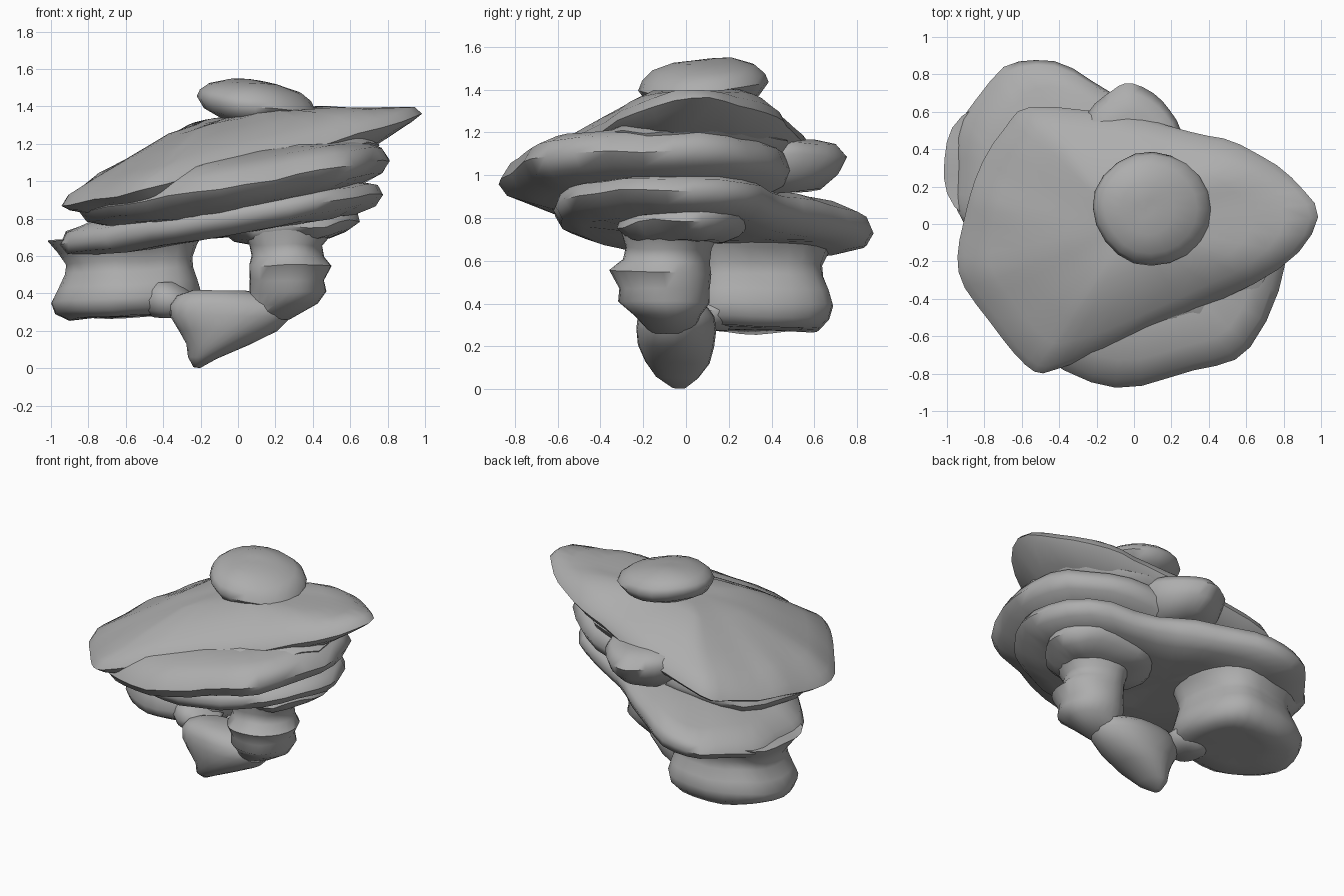
import bpy, bmesh, math
from mathutils import Vector, noise

cube = bpy.data.objects.get("Cube")
if cube:
    bpy.data.objects.remove(cube)

stone = bpy.data.materials.new("grey stone")
stone.use_nodes = True
GREY = (0.42, 0.42, 0.42, 1)
stone.diffuse_color = GREY
stone.node_tree.nodes["Principled BSDF"].inputs["Base Color"].default_value = GREY


def smooth_loop(points, steps=3):
    """Closed Catmull-Rom curve through the outline points."""
    p = [Vector(q) for q in points]
    n = len(p)
    out = []
    for i in range(n):
        a, b, c, d = p[i - 1], p[i], p[(i + 1) % n], p[(i + 2) % n]
        for s in range(steps):
            t = s / steps
            out.append(0.5 * (2 * b + (c - a) * t + (2 * a - 5 * b + 4 * c - d) * t * t
                              + (3 * b - a - 3 * c + d) * t ** 3))
    return out


def ellipse(cx, cy, rx, ry, n=24):
    return [Vector((cx + rx * math.cos(k * math.tau / n), cy + ry * math.sin(k * math.tau / n)))
            for k in range(n)]


def loft(name, rings, rough):
    """Skin closed rings from bottom to top, with a little weathering."""
    bm = bmesh.new()
    rows = []
    for ring in rings:
        row = []
        for p in ring:
            p = Vector(p)
            row.append(bm.verts.new(p + noise.noise_vector(p * 4) * rough))
        rows.append(row)
    n = len(rows[0])
    for low, high in zip(rows, rows[1:]):
        for i in range(n):
            j = (i + 1) % n
            bm.faces.new((low[i], low[j], high[j], high[i]))
    for row in (rows[0], rows[-1]):
        mid = bm.verts.new(sum((v.co for v in row), Vector()) / n)
        for i in range(n):
            bm.faces.new((row[i], row[(i + 1) % n], mid))
    bmesh.ops.recalc_face_normals(bm, faces=bm.faces)
    mesh = bpy.data.meshes.new(name)
    bm.to_mesh(mesh)
    bm.free()
    mesh.materials.append(stone)
    obj = bpy.data.objects.new(name, mesh)
    bpy.context.collection.objects.link(obj)
    bpy.ops.object.select_all(action='DESELECT')
    obj.select_set(True)
    bpy.context.view_layer.objects.active = obj
    bpy.ops.object.shade_smooth_by_angle(angle=math.radians(60))


def slab(name, outline, height, slope, profile, centre, rough=0.02, ceiling=2):
    """Tilted stratum: the outline scaled about its centre at each profile step."""
    c = Vector(centre)
    rings = []
    for scale, dz in profile:
        ring = []
        for p in outline:
            q = c + (p - c) * scale
            z = height + slope[0] * q.x + slope[1] * q.y + dz
            ring.append((q.x, q.y, min(z, ceiling)))
        rings.append(ring)
    loft(name, rings, rough)


def pillar(name, sections, rough=0.02):
    """Upright rock from (z, centre x, centre y, radius x, radius y) sections."""
    loft(name, [[(p.x, p.y, z) for p in ellipse(*s)] for z, *s in sections], rough)


# Domed top stratum, levelled off at the high end
slab("top_stratum", smooth_loop([
    (.99, .03), (.84, .25), (.57, .43), (.3, .49), (-.1, .6), (-.55, .62), (-.7, .5),
    (-.85, .24), (-.92, 0), (-.93, -.27), (-.78, -.52), (-.58, -.75), (-.38, -.77),
    (.3, -.48), (.78, -.24)]),
    1.11, (.25, .04), [(.5, -.12), (.8, -.09), (.95, -.035), (1, 0), (.96, .05), (.82, .11),
                       (.65, .16), (.4, .24), (.2, .25)], (0, 0), .02, 1.39)

# Ledge between the two upper strata
slab("upper_ledge", ellipse(.12, -.06, .65, .53, 28), 1.09, (.16, 0),
     [(.7, -.09), (.95, -.03), (1, .01), (.9, .05), (.6, .09)], (.1, -.05), .05)

# Second stratum, reaching furthest forward
slab("second_stratum", smooth_loop([
    (.81, -.2), (.74, .2), (.4, .45), (-.1, .5), (-.6, .45), (-.83, .1), (-.78, -.35),
    (-.5, -.7), (-.1, -.87), (.33, -.78), (.62, -.65)]),
    .98, (.17, 0), [(.5, -.15), (.78, -.11), (.95, -.06), (1, 0), (.95, .075), (.82, .13),
                    (.6, .16)], (0, -.1))

# Back shoulder
slab("back_shoulder", smooth_loop([
    (.25, .5), (.16, .67), (0, .75), (-.12, .71), (-.26, .6), (-.3, .3), (.2, .3)]),
    1.08, (0, .02), [(.6, -.17), (.85, -.09), (1, 0), (.85, .06), (.5, .08)], (0, .45))

# Third stratum, reaching back and to the side
slab("third_stratum", smooth_loop([
    (.78, -.1), (.62, .28), (.2, .48), (-.1, .7), (-.43, .87), (-.7, .83), (-.91, .56),
    (-.95, .25), (-.9, 0), (-.6, -.32), (-.2, -.57), (.3, -.62), (.65, -.4)]),
    .81, (.16, 0), [(.5, -.09), (.8, -.09), (.95, -.055), (1, 0), (.965, .06), (.8, .1),
                    (.5, .14)], (-.1, .1))

# Lowest ledge above the pillar
slab("lower_ledge", ellipse(.28, 0, .37, .31), .73, (.09, .04),
     [(.6, -.07), (.85, -.04), (1, .01), (.95, .06), (.7, .12)], (.28, 0), .04)

# Broad side boulder, pinched and then flaring into the third stratum
slab("side_boulder", smooth_loop([
    (-1, .25), (-.95, .5), (-.75, .66), (-.4, .68), (-.24, .5), (-.2, .2), (-.3, .02),
    (-.6, -.05), (-.88, .05)]),
    .42, (.06, 0), [(.5, -.11), (.8, -.105), (.95, -.06), (1, 0), (.94, .07), (.86, .14),
                    (.84, .19), (.93, .26), (1.03, .32)], (-.48, .33))

# Pillar, pointed keel and the neck joining keel to boulder
pillar("pillar", [
    (.26, .15, -.06, .12, .1), (.34, .25, -.08, .18, .15), (.41, .27, -.1, .21, .21),
    (.47, .26, -.1, .205, .205), (.55, .275, -.12, .225, .235), (.6, .26, -.09, .2, .2),
    (.66, .25, -.08, .2, .2), (.73, .26, -.07, .25, .23), (.82, .26, -.05, .3, .24)])
pillar("keel", [
    (0, -.22, -.03, .02, .03), (.05, -.19, -.04, .08, .1), (.12, -.11, -.04, .17, .15),
    (.2, -.06, -.05, .265, .18), (.28, -.04, -.05, .33, .19), (.34, -.03, -.05, .34, .18),
    (.385, -.06, -.05, .27, .15), (.415, -.1, -.05, .14, .09)], .015)
pillar("neck", [
    (.27, -.38, .09, .08, .1), (.31, -.37, .08, .14, .14), (.37, -.37, .09, .16, .17),
    (.42, -.39, .12, .13, .17), (.46, -.4, .14, .09, .15)], .015)

# Cap stone
slab("cap_stone", ellipse(.1, .082, .315, .305, 20),
    1.425, (-.11, .07), [(.5, -.1), (.85, -.06), (1, 0), (.94, .04), (.78, .08), (.45, .11),
                         (.15, .115)], (.05, .08), .015)
